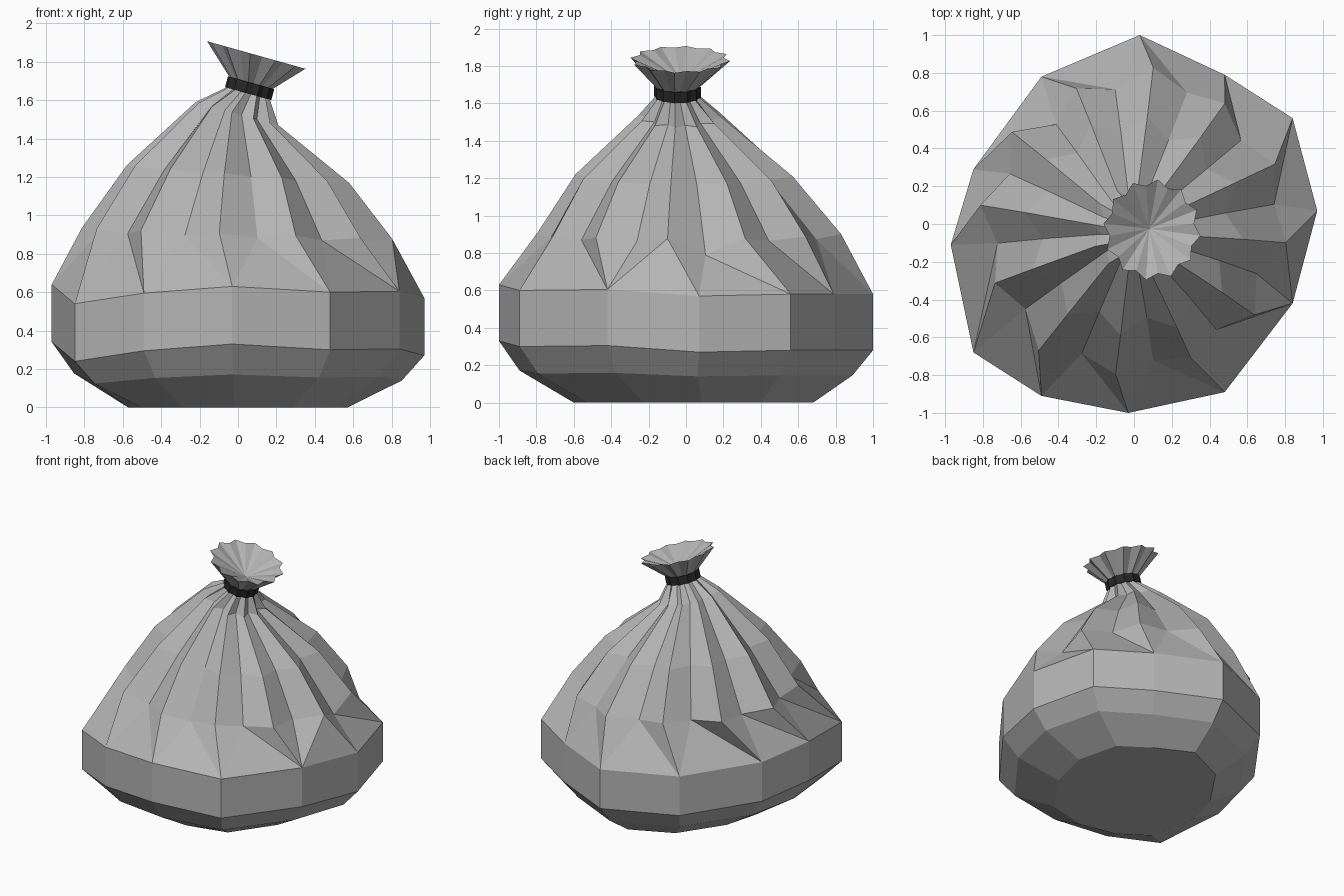
import bpy, bmesh, math

if "Cube" in bpy.data.objects:
    bpy.data.objects.remove(bpy.data.objects["Cube"])


def material(name, v):
    m = bpy.data.materials.new(name)
    m.diffuse_color = (v, v, v, 1)
    m.use_nodes = True
    m.node_tree.nodes["Principled BSDF"].inputs["Base Color"].default_value = m.diffuse_color
    return m


def make_object(name, bm, mat):
    bmesh.ops.recalc_face_normals(bm, faces=bm.faces)
    me = bpy.data.meshes.new(name)
    bm.to_mesh(me)
    bm.free()
    me.materials.append(mat)
    ob = bpy.data.objects.new(name, me)
    bpy.context.collection.objects.link(ob)
    return ob


# Sagging twelve-sided outline of the widest part: x, y, height
outline = [(0.97, 0.07, 0.57), (0.84, 0.56, 0.58), (0.48, 0.79, 0.58),
           (0.03, 1.0, 0.58), (-0.49, 0.78, 0.58), (-0.85, 0.29, 0.60),
           (-0.97, -0.11, 0.64), (-0.85, -0.68, 0.54), (-0.49, -0.91, 0.595),
           (-0.03, -1.0, 0.63), (0.48, -0.89, 0.60), (0.84, -0.42, 0.605)]

# Uneven shoulder pleats: ridge and valley radius for each outline corner
pleats = [(0.81, 0.75), (0.81, 0.72), (0.80, 0.75), (0.835, 0.72),
          (0.78, 0.67), (0.81, 0.71), (0.82, 0.73), (0.80, 0.73),
          (0.84, 0.74), (0.80, 0.73), (0.77, 0.71), (0.80, 0.70)]


def pleat_ring(bm, cx, cy, cz, slope, radii, drop=0.0):
    """Tilted ring of 24 points alternating ridge and valley radius."""
    ring = []
    squash = 1 / math.sqrt(1 + slope * slope)
    for k in range(24):
        a = math.radians(-7 + 15 * k)
        r = radii[k // 2 % len(radii)][k % 2]
        x = r * math.cos(a) * squash
        z = cz + slope * x - (drop if k % 2 else 0)
        ring.append(bm.verts.new((cx + x, cy + r * math.sin(a), z)))
    return ring


def bridge(bm, a, b):
    n = len(a)
    for i in range(n):
        j = (i + 1) % n
        bm.faces.new((a[i], a[j], b[j], b[i]))


bag_mat = material("grey plastic", 0.46)
tie_mat = material("black tie", 0.02)

# Bag body: base, rounded underside and straight side
bm = bmesh.new()
base = [bm.verts.new((x * 0.59, y * 0.64 + 0.04, 0)) for x, y, z in outline]
under = [bm.verts.new((x * 0.88, y * 0.89, (z - 0.3) * 0.52)) for x, y, z in outline]
low = [bm.verts.new((x, y, z - 0.3)) for x, y, z in outline]
wide = [bm.verts.new(p) for p in outline]
bm.faces.new(base[::-1])
for a, b in ((base, under), (under, low), (low, wide)):
    bridge(bm, a, b)

# Pleated shoulder, each outline corner fanning into a ridge and a valley
shoulder = pleat_ring(bm, 0, 0, 0.905, -0.035, pleats, 0.02)
shoulder[1].co.z -= 0.07
for i in range(12):
    j = (i + 1) % 12
    ridge, valley, nxt = shoulder[2 * i], shoulder[2 * i + 1], shoulder[2 * j]
    bm.faces.new((wide[i], valley, ridge))
    if i == 11:
        bm.faces.new((wide[i], wide[j], nxt))
        bm.faces.new((wide[i], nxt, valley))
    else:
        bm.faces.new((wide[i], wide[j], valley))
        bm.faces.new((wide[j], nxt, valley))

# Pleats gathering to the tied neck, then the flared opening
prev = shoulder
for args in ((0, -0.01, 1.215, -0.08, [(0.585, 0.49)], 0.01),
             (-0.005, -0.03, 1.53, -0.28, [(0.225, 0.175)]),
             (0.053, -0.045, 1.635, -0.28, [(0.118, 0.102)]),
             (0.068, -0.045, 1.69, -0.28, [(0.118, 0.102)]),
             (0.095, -0.03, 1.835, -0.28, [(0.268, 0.234)])):
    ring = pleat_ring(bm, *args)
    bridge(bm, prev, ring)
    prev = ring

# Funnel inside the opening
apex = bm.verts.new((0.08, -0.025, 1.72))
for i in range(24):
    bm.faces.new((prev[i], prev[(i + 1) % 24], apex))
make_object("bag", bm, bag_mat)

# Tie around the neck
bm = bmesh.new()
levels = ((0.053, 1.634), (0.068, 1.69))
outer = [pleat_ring(bm, x, -0.045, z, -0.28, [(0.126, 0.115)]) for x, z in levels]
inner = [pleat_ring(bm, x, -0.045, z, -0.28, [(0.112, 0.096)]) for x, z in levels]
bridge(bm, inner[0], outer[0])
bridge(bm, outer[0], outer[1])
bridge(bm, outer[1], inner[1])
make_object("neck_tie", bm, tie_mat)
